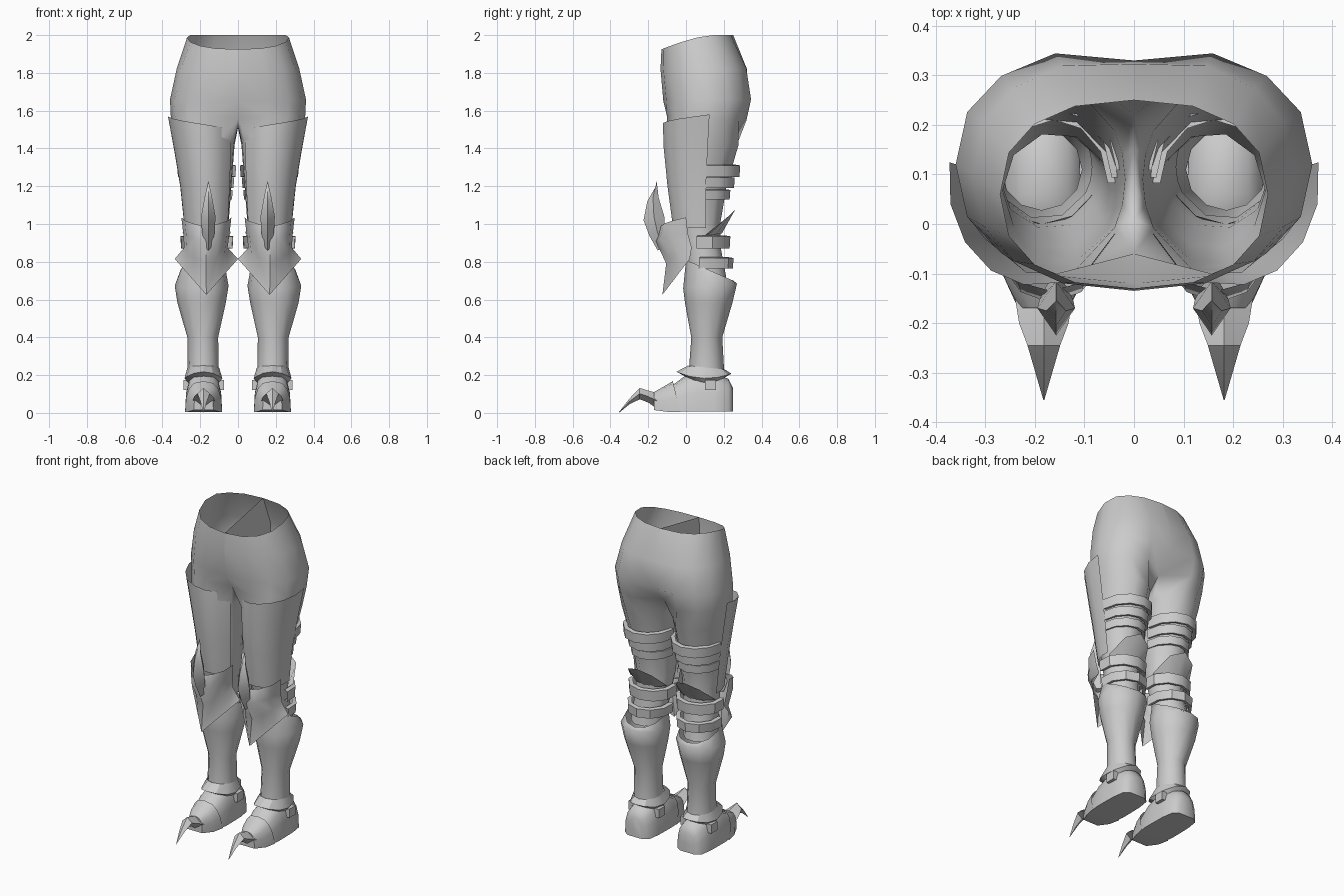
import bpy, bmesh, math

if "Cube" in bpy.data.objects:
    bpy.data.objects.remove(bpy.data.objects["Cube"])

steel = bpy.data.materials.new("grey_steel")
steel.diffuse_color = (0.6, 0.6, 0.6, 1)
steel.use_nodes = True
steel.node_tree.nodes["Principled BSDF"].inputs["Base Color"].default_value = steel.diffuse_color
rad = math.radians


def build(name, rings, closed=True, cap0=False, cap1=False, angle=50):
    """Skin a list of rings, then mirror the part to the other leg."""
    bm = bmesh.new()
    rows = [[bm.verts.new(p) for p in r] for r in rings]
    for a, b in zip(rows, rows[1:]):
        m = min(len(a), len(b))            # a short ring only joins its own points
        wrap = closed and len(a) == len(b)
        for i in range(m if wrap else m - 1):
            j = (i + 1) % m
            bm.faces.new((a[i], a[j], b[j], b[i]))
    if cap0:
        bm.faces.new(rows[0])
    if cap1:
        bm.faces.new(rows[-1])
    bmesh.ops.remove_doubles(bm, verts=bm.verts, dist=0.0005)
    bmesh.ops.recalc_face_normals(bm, faces=bm.faces)
    me = bpy.data.meshes.new(name)
    bm.to_mesh(me)
    bm.free()
    me.materials.append(steel)
    ob = bpy.data.objects.new(name, me)
    bpy.context.collection.objects.link(ob)
    bpy.ops.object.select_all(action='DESELECT')
    ob.select_set(True)
    bpy.context.view_layer.objects.active = ob
    bpy.ops.object.shade_smooth_by_angle(angle=rad(angle))
    ob.modifiers.new("mirror", 'MIRROR').merge_threshold = 0.001
    return ob


def oval(x0, x1, y0, y1, zf, zb, angles, dip=0):
    """Oval ring; angle 0 is the front, 90 the outer side, 180 the back."""
    pts = []
    for a in angles:
        s, c = math.sin(rad(a)), math.cos(rad(a))
        t = (1 - c) / 2
        pts.append(((x0 + x1) / 2 + (x1 - x0) / 2 * s,
                    (y0 + y1) / 2 - (y1 - y0) / 2 * c,
                    zf + (zb - zf) * t - dip * s * s))
    return pts


def span(a, b, n):
    return [a + (b - a) * i / (n - 1) for i in range(n)]


FULL = span(0, 330, 12)

# Hips: half rings around the pelvis, opening into one leg tube
def hip_ring(w, yf, yb, zf, zb, crease=0.0):
    pts = []
    for a in span(0, 180, 9):
        s, c = math.sin(rad(a)), math.cos(rad(a))
        x = w * max(s, 0) ** 0.85 if 0 < a < 180 else 0
        y = (yf + yb) / 2 - (yb - yf) / 2 * math.copysign(abs(c) ** 0.85, c)
        if a == 180:
            y -= crease
        pts.append((x, y, zf + (zb - zf) * min(1, (1 - c) / 1.2)))
    return pts


crotch = hip_ring(0.355, -0.115, 0.335, 1.57, 1.55)
crotch[0] = (0, -0.06, 1.56)
crotch[-1] = (0, 0.22, 1.54)
crotch += [(0, 0.15, 1.515), (0, 0.08, 1.51), (0, 0.01, 1.515)]
LEG = span(-60, 240, 9) + [255, 270, 285]
legs = [oval(x0, x1, y0, y1, z, z, LEG) for x0, x1, y0, y1, z in (
    (0.018, 0.335, -0.105, 0.285, 1.42), (0.035, 0.295, -0.085, 0.22, 1.2),
    (0.05, 0.265, -0.05, 0.185, 1.0), (0.065, 0.27, -0.01, 0.19, 0.86),
    (0.085, 0.28, 0.01, 0.22, 0.7))]
build("trousers", [
    hip_ring(0.27, -0.13, 0.25, 1.925, 2.0),
    hip_ring(0.325, -0.135, 0.335, 1.82, 1.82, 0.012),
    hip_ring(0.36, -0.12, 0.36, 1.65, 1.66, 0.03),
    crotch] + legs, angle=80)

# Thigh plate: front and outer shell
THIGH = span(-60, 100, 8)
def thigh_ring(x0, x1, y0, y1, z_in, z_out):
    pts = oval(x0, x1, y0, y1, 0, 0, THIGH)
    return [(x, y, z_in + (z_out - z_in) * i / 7) for i, (x, y, z) in enumerate(pts)]


build("thigh_plate", [
    thigh_ring(0.015, 0.375, -0.125, 0.3, 1.5, 1.58),
    thigh_ring(0.015, 0.342, -0.12, 0.28, 1.4, 1.4),
    thigh_ring(0.025, 0.308, -0.1, 0.25, 1.2, 1.2),
    thigh_ring(0.038, 0.285, -0.07, 0.23, 0.98, 0.98)], closed=False, angle=60)

# Straps behind the thigh and the knee
def strap(name, x0, x1, y0, y1, z0, z1, a):
    g = 0.025
    rings = [(g, z1 + 0.004), (0, z1), (0.004, z0), (g, z0 + 0.004)]
    build(name, [oval(x0 + d, x1 - d, y0 + d, y1 - d, z, z, span(a, 360 - a, 7))
                 for d, z in rings], closed=False, angle=35)


for i, (x0, x1, y1, z0, z1) in enumerate((
        (0.01, 0.322, 0.287, 1.25, 1.31), (0.02, 0.305, 0.258, 1.19, 1.245),
        (0.028, 0.295, 0.235, 1.13, 1.18))):
    strap(f"thigh_strap_{i + 1}", x0, x1, -0.07, y1, z0, z1, 90)
strap("knee_strap_upper", 0.02, 0.31, -0.05, 0.235, 0.87, 0.935, 75)
strap("knee_strap_lower", 0.035, 0.305, -0.04, 0.252, 0.765, 0.82, 75)

# Pointed wing behind the knee
WING = span(100, 260, 5)
build("knee_wing", [oval(0.05, 0.275, -0.03, 0.19, 0.92, 0.95, WING),
                    oval(0.035, 0.295, -0.05, 0.26, 0.78, 1.075, WING)], closed=False)

# Knee guard with a flared V-shaped skirt
def guard_row(x0, x1, yf, ys, zf, zs, sharp=False):
    pts = []
    for t in span(-1, 1, 7):
        s, c = math.sin(t * math.pi / 2), math.cos(t * math.pi / 2)
        if sharp:
            s, c = t, 1 - abs(t)
        pts.append(((x0 + x1) / 2 + (x1 - x0) / 2 * s, ys + (yf - ys) * c,
                    zf + (zs - zf) * abs(t)))
    return pts


build("knee_guard", [
    guard_row(0.035, 0.3, -0.135, 0.0, 0.985, 1.035),
    guard_row(0.045, 0.29, -0.16, 0.01, 0.91, 0.95),
    guard_row(0.055, 0.285, -0.105, 0.03, 0.79, 0.875),
    guard_row(0.0, 0.335, -0.125, 0.02, 0.625, 0.815, True)], closed=False, angle=45)

# Knee spike: diamond sections rising to a point
build("knee_spike", [
    [(0.157, y0, z - 0.02), (0.157 + w, (y0 + y1) / 2, z),
     (0.157, y1, z), (0.157 - w, (y0 + y1) / 2, z)]
    for y0, y1, w, z in ((-0.15, -0.1, 0.02, 0.88), (-0.195, -0.11, 0.034, 0.96),
                         (-0.225, -0.115, 0.038, 1.04), (-0.205, -0.145, 0.02, 1.14),
                         (-0.156, -0.155, 0.001, 1.225))], cap0=True, cap1=True, angle=40)

# Greave around the shin
build("greave", [oval(*r, FULL) for r in (
    (0.065, 0.305, 0.0, 0.25, 0.81, 0.70), (0.05, 0.335, -0.015, 0.27, 0.66, 0.685),
    (0.065, 0.32, -0.005, 0.245, 0.58, 0.58), (0.105, 0.268, 0.028, 0.192, 0.4, 0.4),
    (0.102, 0.266, 0.015, 0.202, 0.22, 0.22))], angle=70)

# Ankle cuff flaring over the boot, with side buckles
build("ankle_cuff", [oval(0.1, 0.268, 0.01, 0.205, 0.25, 0.23, FULL),
                     oval(0.083, 0.283, -0.05, 0.24, 0.218, 0.208, FULL, 0.03),
                     oval(0.1, 0.265, 0.0, 0.21, 0.19, 0.19, FULL, 0.03)], angle=30)
for side, x0, x1 in (("outer", 0.255, 0.288), ("inner", 0.075, 0.11)):
    build(f"{side}_buckle", [[(x0, 0.1, z), (x1, 0.1, z), (x1, 0.16, z), (x0, 0.16, z)]
                             for z in (0.12, 0.175)], cap0=True, cap1=True, angle=30)

# Boot: flat-soled arched sections from heel to toe
def arch(y, w, top, bottom=0.008, lean=0.0):
    pts = []
    for a in span(0, 180, 9):
        c, s = math.cos(rad(a)), math.sin(rad(a))
        h = max(s, 0) ** 0.8
        pts.append((0.182 + w * math.copysign(abs(c) ** 0.7, c), y - lean * h,
                    bottom + (top - bottom) * h))
    return pts


build("boot", [arch(0.25, 0.05, 0.13), arch(0.225, 0.085, 0.18), arch(0.15, 0.096, 0.21),
               arch(0.06, 0.098, 0.225), arch(0.0, 0.098, 0.2), arch(-0.06, 0.088, 0.155),
               arch(-0.12, 0.07, 0.125)], cap0=True, cap1=True, angle=60)

# Toe cap and its hooked point
build("toe_cap", [arch(-0.03, 0.098, 0.168, 0.006, 0.04), arch(-0.1, 0.084, 0.138, 0.006, 0.02),
                  arch(-0.17, 0.052, 0.11, 0.015)], cap1=True, angle=60)
build("toe_spike", [
    [(0.182, y, z1), (0.182 + w, y, (z0 + z1) / 2), (0.182, y, z0), (0.182 - w, y, (z0 + z1) / 2)]
    for y, w, z0, z1 in ((-0.15, 0.058, 0.02, 0.105), (-0.2, 0.05, 0.055, 0.118),
                         (-0.245, 0.033, 0.072, 0.132), (-0.3, 0.017, 0.045, 0.075),
                         (-0.355, 0.001, 0.0, 0.004))], cap0=True, cap1=True, angle=40)
